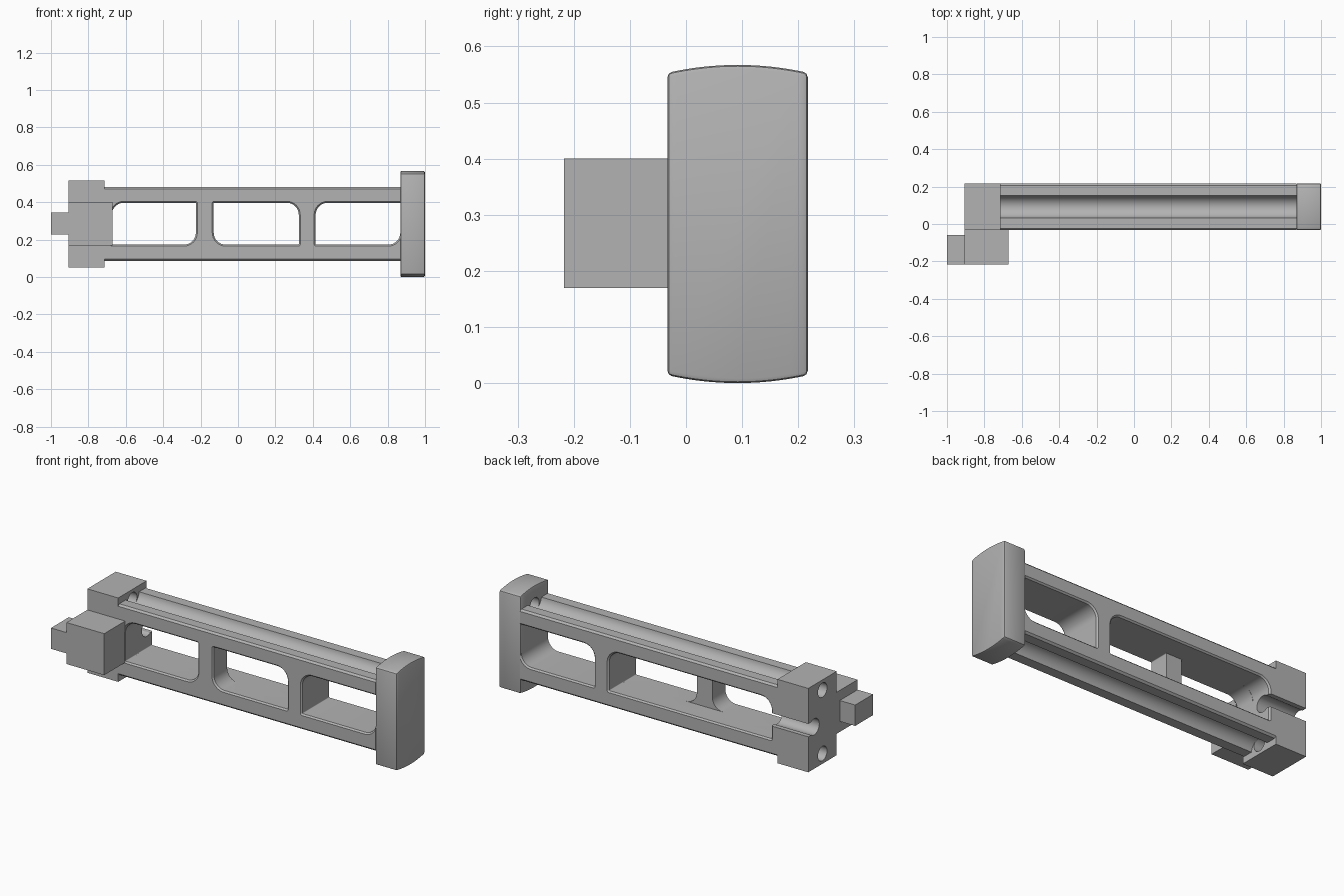
import bpy, bmesh, math
from mathutils import Vector

cube = bpy.data.objects.get("Cube")
if cube:
    bpy.data.objects.remove(cube, do_unlink=True)

grey = bpy.data.materials.new("plain grey")
grey.use_nodes = True
colour = (0.45, 0.45, 0.45, 1)
grey.diffuse_color = colour
grey.node_tree.nodes["Principled BSDF"].inputs["Base Color"].default_value = colour

MID = 0.2835            # height of the mirror plane
FRONT, BACK = -0.033, 0.217
HOLE_Y = 0.092


def make(name, rings):
    """Solid lofted through rings of equal point count, capped at both ends."""
    bm = bmesh.new()
    loops = [[bm.verts.new(p) for p in ring] for ring in rings]
    for a, b in zip(loops, loops[1:]):
        for i in range(len(a)):
            j = (i + 1) % len(a)
            bm.faces.new((a[i], a[j], b[j], b[i]))
    bm.faces.new(loops[0])
    bm.faces.new(loops[-1])
    bmesh.ops.recalc_face_normals(bm, faces=bm.faces)
    mesh = bpy.data.meshes.new(name)
    bm.to_mesh(mesh)
    bm.free()
    mesh.materials.append(grey)
    obj = bpy.data.objects.new(name, mesh)
    bpy.context.collection.objects.link(obj)
    return obj


def extrude_x(name, profile, x0, x1):
    return make(name, [[(x, y, z) for y, z in profile] for x in (x0, x1)])


def box(name, x0, x1, y0, y1, z0, z1):
    return extrude_x(name, [(y0, z0), (y1, z0), (y1, z1), (y0, z1)], x0, x1)


def arc(cx, cz, r, start, end, steps):
    return [(cx + r * math.cos(math.radians(start + (end - start) * i / steps)),
             cz + r * math.sin(math.radians(start + (end - start) * i / steps)))
            for i in range(steps + 1)]


def rod(x0, x1, y, z, r):
    return extrude_x("rod_cutter", arc(y, z, r, 0, 350, 35), x0, x1)


def rounded(x0, x1, z0, z1, radii, grow):
    """Rectangle with one radius per corner: lower left, lower right, upper right, upper left."""
    x0, x1, z0, z1 = x0 - grow, x1 + grow, z0 - grow, z1 + grow
    corners = ((x0, z0, 1, 1), (x1, z0, -1, 1), (x1, z1, -1, -1), (x0, z1, 1, -1))
    points = []
    for k, (x, z, sx, sz) in enumerate(corners):
        r = radii[k] + grow
        points += arc(x + sx * r, z + sz * r, r, 180 + 90 * k, 270 + 90 * k, 8)
    return points


def window(x0, x1, radii, y0, y1):
    """Opening cutter, flaring slightly where it breaks through the outer faces."""
    levels = []
    if y0 < FRONT:
        levels += [(y0, 0.008), (FRONT, 0.008), (FRONT + 0.008, 0)]
    else:
        levels += [(y0, 0)]
    levels += [(BACK - 0.008, 0), (BACK, 0.008), (y1, 0.008)]
    return make("window_cutter", [[(x, y, z) for x, z in rounded(x0, x1, 0.173, 0.397, radii, g)]
                                  for y, g in levels])


def apply_modifier(obj, mod):
    bpy.context.view_layer.objects.active = obj
    bpy.ops.object.modifier_apply(modifier=mod.name)


def cut(obj, cutter):
    mod = obj.modifiers.new("cut", 'BOOLEAN')
    mod.operation = 'DIFFERENCE'
    mod.solver = 'EXACT'
    mod.object = cutter
    apply_modifier(obj, mod)
    bpy.data.objects.remove(cutter, do_unlink=True)


# Beam: section with a round channel along the top and bottom
top_z, c = 0.481, 0.01
upper = [(BACK, top_z - c), (BACK - c, top_z)]
upper += arc(HOLE_Y, top_z + 0.006, 0.06, -6, -174, 20)
upper += [(FRONT + c, top_z), (FRONT, top_z - c)]
lower = [(y, 2 * MID - z) for y, z in reversed(upper)]
beam = extrude_x("beam", upper + lower, -0.72, 0.87)

# Windows: a shallow front post and a full-depth post, flared at alternate ends
R, S = 0.065, 0.004
cut(beam, window(-0.675, -0.225, (S, R, S, R), -0.1, 0.3))
cut(beam, window(-0.13, 0.325, (R, S, R, S), -0.1, 0.3))
cut(beam, window(0.415, 0.868, (S, R, S, R), -0.1, 0.3))
cut(beam, window(-0.676, 0.326, (S, S, R, R), 0.09, 0.3))

# Head block with end holes and a rear open slot
head_block = box("head_block", -0.905, -0.715, FRONT, BACK, 0.05, 0.517)
for z in (0.46, 2 * MID - 0.46):
    cut(head_block, rod(-1, -0.6, HOLE_Y, z, 0.04))
for part in (head_block, beam):
    cut(part, rod(-1, -0.6, 0.165, MID, 0.045))
    cut(part, box("slot_cutter", -1, -0.6, 0.165, 0.3, MID - 0.036, MID + 0.036))

# Front block and its side peg
box("front_block", -0.905, -0.672, -0.217, FRONT, 0.169, 0.4)
box("side_peg", -1.0, -0.905, -0.217, -0.06, 0.228, 0.344)

# End plate with bowed top and bottom and softened edges
steps = 16
bow = []
for i in range(steps + 1):
    t = 1 - 2 * i / steps
    bow.append((HOLE_Y + 0.125 * t, 0.553 + 0.014 * (1 - t * t)))
bow += [(y, 2 * MID - z) for y, z in reversed(bow)]
end_plate = extrude_x("end_plate", bow, 0.868, 1.0)
bevel = end_plate.modifiers.new("soft_edges", 'BEVEL')
bevel.width = 0.008
bevel.segments = 2
bevel.limit_method = 'ANGLE'
bevel.angle_limit = math.radians(40)
apply_modifier(end_plate, bevel)
for z in (0.46, 2 * MID - 0.46):
    cut(end_plate, rod(0.8, 0.92, HOLE_Y, z, 0.04))

# Smooth the round surfaces while keeping corners crisp
for obj in (beam, head_block, end_plate):
    bpy.ops.object.select_all(action='DESELECT')
    obj.select_set(True)
    bpy.context.view_layer.objects.active = obj
    bpy.ops.object.shade_smooth_by_angle(angle=math.radians(30))
